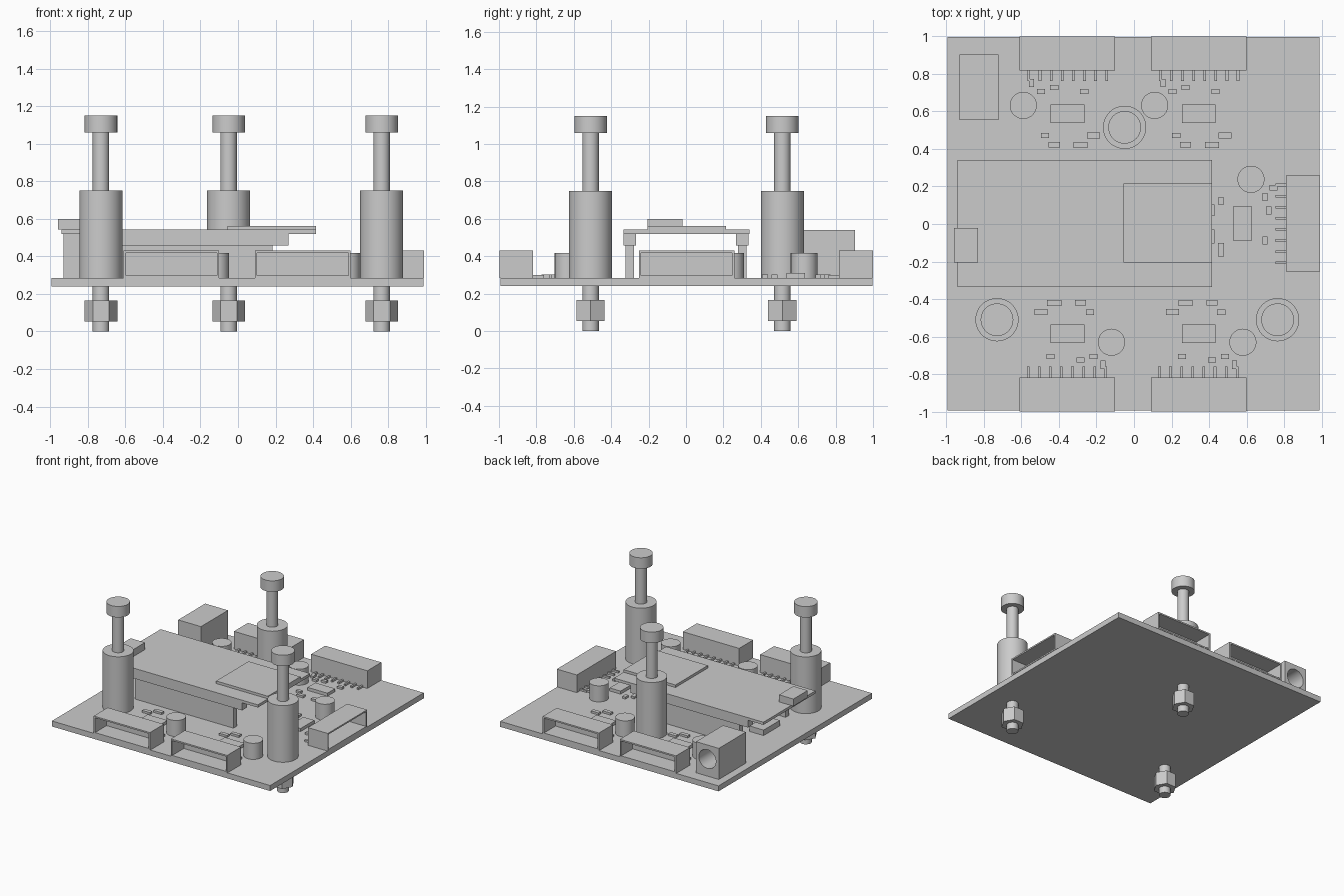
import bpy, bmesh, math
from mathutils import Matrix, Vector

cube = bpy.data.objects.get("Cube")
if cube:
    bpy.data.objects.remove(cube, do_unlink=True)

grey = bpy.data.materials.new("plain_grey")
grey.use_nodes = True
grey.diffuse_color = (0.6, 0.6, 0.6, 1)
grey.node_tree.nodes["Principled BSDF"].inputs["Base Color"].default_value = (0.6, 0.6, 0.6, 1)

BOARD = 0.285  # top surface of the circuit board


def finish(name, bm, place=None, smooth=False):
    mesh = bpy.data.meshes.new(name)
    bm.to_mesh(mesh)
    bm.free()
    mesh.materials.append(grey)
    obj = bpy.data.objects.new(name, mesh)
    bpy.context.collection.objects.link(obj)
    if place:
        obj.matrix_world = place
    if smooth:
        bpy.ops.object.select_all(action="DESELECT")
        obj.select_set(True)
        bpy.context.view_layer.objects.active = obj
        bpy.ops.object.shade_smooth_by_angle(angle=math.radians(35))
    return obj


def add_box(bm, x0, x1, y0, y1, z0, z1):
    mid = Vector((x0 + x1, y0 + y1, z0 + z1)) / 2
    size = Matrix.Diagonal((x1 - x0, y1 - y0, z1 - z0, 1))
    return bmesh.ops.create_cube(bm, size=1, matrix=Matrix.Translation(mid) @ size)


def box(name, *bounds, place=None):
    bm = bmesh.new()
    add_box(bm, *bounds)
    return finish(name, bm, place)


def cylinder(name, x, y, z0, z1, radius, sides=48, place=None):
    bm = bmesh.new()
    bmesh.ops.create_cone(bm, cap_ends=True, segments=sides, radius1=radius,
                          radius2=radius, depth=z1 - z0,
                          matrix=Matrix.Translation((x, y, (z0 + z1) / 2)))
    return finish(name, bm, place, smooth=sides > 6)


def socket(name, place):
    # Shell with its outward (+y) face opened into a pocket
    bm = bmesh.new()
    add_box(bm, -0.255, 0.255, 0.232, 0.413, BOARD, 0.43)
    bm.normal_update()
    face = max(bm.faces, key=lambda f: f.normal.y)
    bmesh.ops.inset_region(bm, faces=[face], thickness=0.017)
    pocket = bmesh.ops.extrude_discrete_faces(bm, faces=[face])["faces"][0]
    bmesh.ops.translate(bm, verts=pocket.verts, vec=(0, -0.15, 0))
    bmesh.ops.recalc_face_normals(bm, faces=bm.faces)
    finish(name, bm, place)


# Small parts around each driver chip: x, y, width, depth
SMALL = [(-.19, .165, .027, .043), (-.14, .12, .043, .027), (-.07, .14, .043, .027),
         (.09, .12, .043, .027), (-.12, -.115, .043, .027), (-.07, -.165, .06, .03),
         (.07, -.165, .075, .032), (.14, -.115, .07, .032)]


def channel(label, x, y, turn):
    place = Matrix.Translation((x, y, 0)) @ Matrix.Rotation(math.radians(turn), 4, "Z")
    socket(label + "_socket", place)
    box(label + "_driver_chip", -.09, .09, -.05, .05, BOARD, .31, place=place)
    cylinder(label + "_capacitor", -.235, .045, BOARD, .417, .072, place=place)
    pins = bmesh.new()
    for i in range(8):
        px = -.205 + i * .0592
        add_box(pins, px - .007, px + .007, .175, .235, BOARD, .3)
    finish(label + "_socket_pins", pins, place)
    parts = bmesh.new()
    for sx, sy, w, d in SMALL:
        add_box(parts, sx - w / 2, sx + w / 2, sy - d / 2, sy + d / 2, BOARD, .302)
    finish(label + "_small_parts", parts, place)


# Circuit board
box("circuit_board", -.993, .987, -.993, .997, .24, BOARD)

# Driver channels along the back, front and right edges
channel("back_left", .345, .587, 0)
channel("back_right", -.355, .587, 0)
channel("front_left", .345, -.585, 180)
channel("front_right", -.355, -.585, 180)
channel("side", .578, .003, -90)

# Raised controller module on its two pin rows
box("module_plate", -.94, .415, -.335, .34, .52, .542)
box("module_chip", -.055, .415, -.205, .215, .542, .563)
box("module_port", -.96, -.83, -.205, -.02, .542, .6)
for side, label in ((-1, "front"), (1, "back")):
    for part, half, x0, x1, z0, z1 in (("upper", .033, -.795, .27, .457, .52),
                                       ("lower", .023, -.71, .185, BOARD, .457)):
        mid = side * .3
        box(label + "_header_" + part, x0, x1, mid - half, mid + half, z0, z1)
box("under_module_chip", -.76, -.63, -.13, .08, BOARD, .33)

# Power jack with a round opening at the back
jack = box("power_jack", -.93, -.723, .553, .903, BOARD, .54)
cutter = cylinder("jack_cutter", 0, 0, -.15, .15, .077,
                  place=Matrix.Translation((-.826, .8, .425)) @ Matrix.Rotation(math.pi / 2, 4, "X"))
cutter.hide_render = True
cut = jack.modifiers.new("opening", "BOOLEAN")
cut.operation = "DIFFERENCE"
cut.solver = "EXACT"
cut.object = cutter
bpy.ops.object.select_all(action="DESELECT")
jack.select_set(True)
bpy.context.view_layer.objects.active = jack
bpy.ops.object.modifier_apply(modifier=cut.name)
bpy.data.objects.remove(cutter, do_unlink=True)
bpy.ops.object.shade_smooth_by_angle(angle=math.radians(35))

# Three standoffs with long screws and hex nuts
for label, x, y in (("front_right", -.73, -.51), ("front_left", .765, -.51), ("back", -.05, .515)):
    cylinder(label + "_standoff", x, y, BOARD, .75, .115)
    cylinder(label + "_screw", x, y, 0, 1.06, .044)
    cylinder(label + "_screw_head", x, y, 1.06, 1.15, .087)
    nut = cylinder(label + "_nut", 0, 0, .053, .165, .087, sides=6)
    nut.matrix_world = Matrix.Translation((x, y, 0)) @ Matrix.Rotation(math.pi / 2, 4, "Z")
